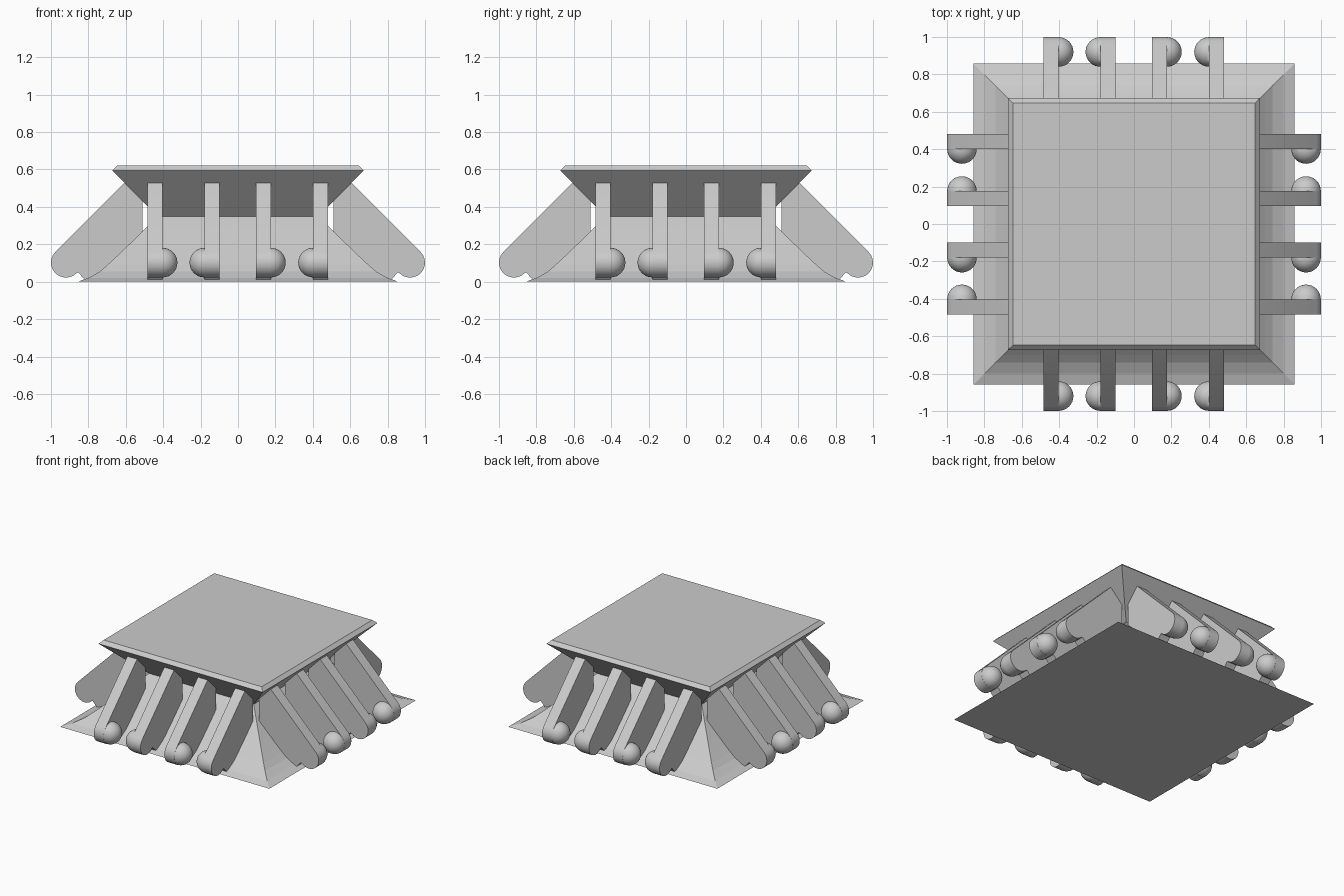
import bpy, bmesh, math
from mathutils import Matrix, Vector

if "Cube" in bpy.data.objects:
    bpy.data.objects.remove(bpy.data.objects["Cube"])


def finish(bm, name, smooth=False):
    bmesh.ops.recalc_face_normals(bm, faces=bm.faces[:])
    me = bpy.data.meshes.new(name)
    bm.to_mesh(me)
    bm.free()
    ob = bpy.data.objects.new(name, me)
    bpy.context.collection.objects.link(ob)
    if smooth:
        bpy.context.view_layer.objects.active = ob
        ob.select_set(True)
        bpy.ops.object.shade_smooth_by_angle(angle=math.radians(30))
        ob.select_set(False)
    return ob


def square_loft(name, profile):
    """Stack square rings given as (half width, height) and cap both ends."""
    bm = bmesh.new()
    rings = [[bm.verts.new((sx * h, sy * h, z))
              for sx, sy in ((-1, -1), (1, -1), (1, 1), (-1, 1))] for h, z in profile]
    for a, b in zip(rings, rings[1:]):
        for i in range(4):
            j = (i + 1) % 4
            bm.faces.new((a[i], a[j], b[j], b[i]))
    bm.faces.new(rings[0][::-1])
    bm.faces.new(rings[-1])
    return finish(bm, name)


# Body: concave skirt, narrow waist, flared head with a bevelled top
square_loft("body", [(0.858, 0), (0.80, 0.020), (0.74, 0.054), (0.70, 0.088),
                     (0.66, 0.125), (0.60, 0.182), (0.54, 0.241), (0.48, 0.30),
                     (0.43, 0.348), (0.673, 0.595), (0.648, 0.62)])

R, CO, CZ, T = 0.08, 0.92, 0.102, 0.08   # toe radius, toe centre, fin thickness

# Fin outline as (distance outward, height), with a rounded toe
outline = [(0.51, 0.435), (0.605, 0.53)]
outline += [(CO + R * math.cos(math.radians(a)), CZ + R * math.sin(math.radians(a)))
            for a in range(45, -136, -15)]
outline += [(0.855, 0.05), (0.82, 0.012), (0.80, 0.012), (0.51, 0.20)]


def fin(name, x, turn):
    bm = bmesh.new()
    face = bm.faces.new([bm.verts.new((x - T / 2, -o, z)) for o, z in outline])
    ext = bmesh.ops.extrude_face_region(bm, geom=[face])
    bmesh.ops.translate(bm, vec=(T, 0, 0),
                        verts=[v for v in ext["geom"] if isinstance(v, bmesh.types.BMVert)])
    bm.transform(turn)
    finish(bm, name, True)


def knob(name, x, side, turn):
    """Half ball on the fin's side face."""
    bm = bmesh.new()
    bmesh.ops.create_uvsphere(bm, u_segments=32, v_segments=16, radius=R - 0.001)
    bm.transform(Matrix.Rotation(math.pi / 2, 4, 'Y'))
    bmesh.ops.bisect_plane(bm, geom=bm.verts[:] + bm.edges[:] + bm.faces[:],
                           plane_co=(0, 0, 0), plane_no=Vector((-side, 0, 0)),
                           clear_outer=True)
    bm.transform(turn @ Matrix.Translation((x + side * T / 2, -CO, CZ)))
    finish(bm, name, True)


# Four slanted fins with knobs on every side
for k, label in enumerate(("front", "right", "back", "left")):
    # right and back share the front layout by mirroring; left mirrors right
    turn = Matrix.Rotation(math.pi / 2 * (k % 2), 4, 'Z')
    if k == 2:
        turn = Matrix.Scale(-1, 4, (0, 1, 0)) @ turn
    if k == 3:
        turn = Matrix.Scale(-1, 4, (1, 0, 0)) @ turn
    for i, (x, side) in enumerate(((-0.443, 1), (-0.14, -1), (0.136, 1), (0.441, -1))):
        fin(f"{label}_fin_{i + 1}", x, turn)
        knob(f"{label}_knob_{i + 1}", x, side, turn)
